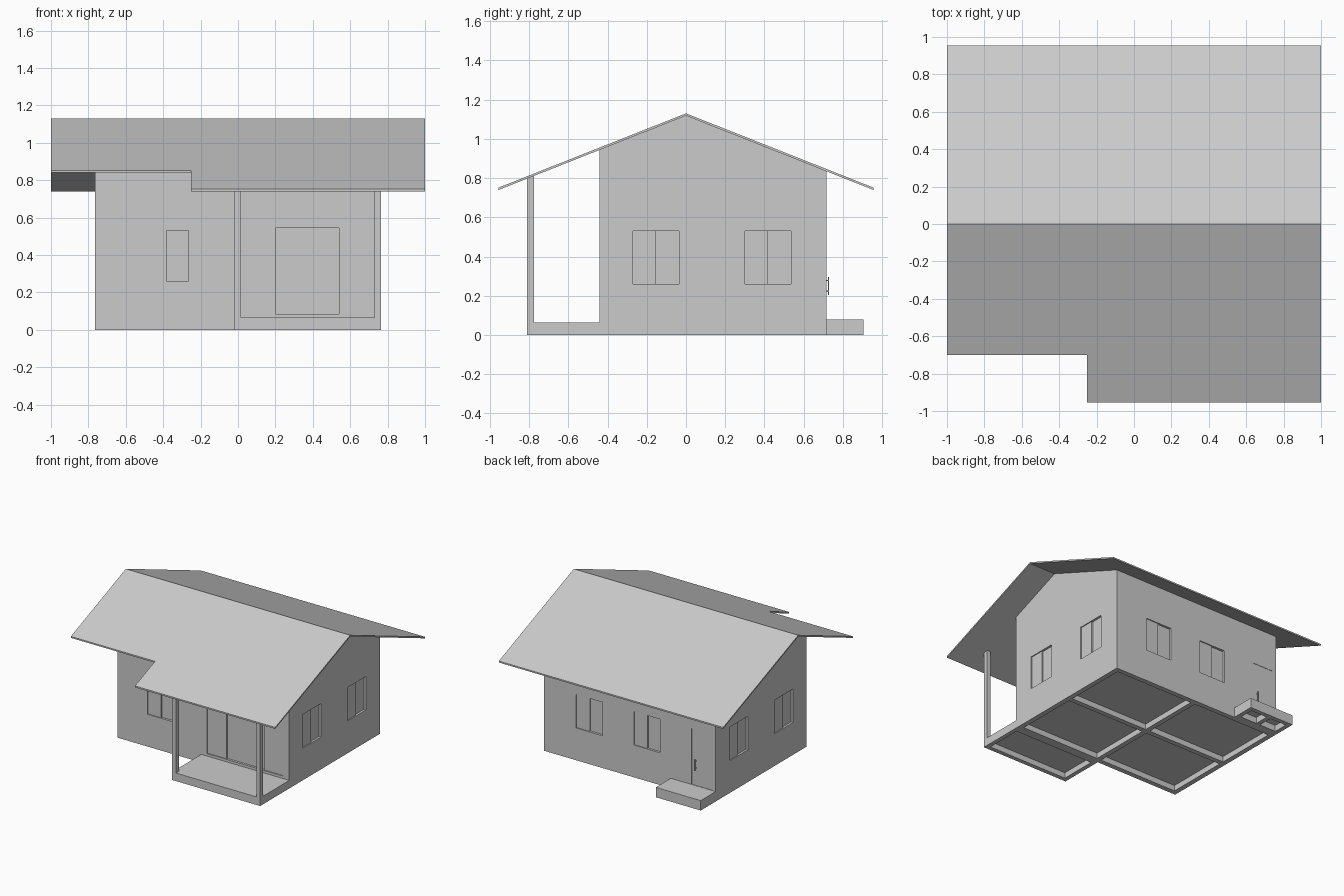
import bpy, bmesh

if "Cube" in bpy.data.objects:
    bpy.data.objects.remove(bpy.data.objects["Cube"])


def finish(name, bm):
    bmesh.ops.recalc_face_normals(bm, faces=bm.faces)
    me = bpy.data.meshes.new(name)
    bm.to_mesh(me)
    bm.free()
    ob = bpy.data.objects.new(name, me)
    bpy.context.collection.objects.link(ob)
    return ob


def prism(name, outline, offset):
    """Extrude a planar outline of 3D points along an offset."""
    bm = bmesh.new()
    face = bm.faces.new([bm.verts.new(p) for p in outline])
    new = bmesh.ops.extrude_face_region(bm, geom=[face], use_keep_orig=True)
    bmesh.ops.translate(bm, vec=offset,
                        verts=[g for g in new["geom"] if isinstance(g, bmesh.types.BMVert)])
    return finish(name, bm)


def box(name, x0, x1, y0, y1, z0, z1):
    return prism(name, [(x0, y0, z0), (x1, y0, z0), (x1, y1, z0), (x0, y1, z0)],
                 (0, 0, z1 - z0))


def cut(target, cutter):
    cutter.hide_render = True
    cutter.hide_set(True)
    cutter.display_type = 'WIRE'
    m = target.modifiers.new("cut", 'BOOLEAN')
    m.operation = 'DIFFERENCE'
    m.solver = 'EXACT'
    m.object = cutter


X, YF, YB = 0.765, -0.44, 0.715      # house footprint
PX, PY = -0.02, -0.81                # porch corner
FLOOR, RIDGE, SLOPE, THICK = 0.065, 1.13, 0.396, 0.012


def under(y):
    return RIDGE - THICK - SLOPE * abs(y)


# roof: two slopes, the front one notched on the left
def slope(name, plan):
    return prism(name, [(x, y, RIDGE - SLOPE * abs(y)) for x, y in plan], (0, 0, -THICK))


slope("roof_back", [(-1, 0), (1, 0), (1, 0.955), (-1, 0.955)])
slope("roof_front", [(-1, 0), (-1, -0.70), (-0.25, -0.70), (-0.25, -0.955), (1, -0.955), (1, 0)])

# hollow gabled walls
walls = prism("walls", [(-X, YF, FLOOR), (-X, YB, FLOOR), (-X, YB, under(YB)),
                        (-X, 0, under(0)), (-X, YF, under(YF))], (2 * X, 0, 0))
cut(walls, box("room_cutter", -X + 0.03, X - 0.03, YF + 0.03, YB - 0.03, -0.5, 2))


# raised bases with hollow cells underneath
def base(name, x0, x1, y0, y1, top, nx, ny, rim, depth):
    ob = box(name, x0, x1, y0, y1, 0, top)
    w, h = (x1 - x0 - rim) / nx, (y1 - y0 - rim) / ny
    for i in range(nx):
        for j in range(ny):
            cx, cy = x0 + rim + i * w, y0 + rim + j * h
            cut(ob, box(name + "_cell_cutter", cx, cx + w - rim, cy, cy + h - rim, -0.1, depth))


base("house_base", -X, X, YF, YB, FLOOR, 2, 2, 0.04, 0.045)
base("porch_base", PX, X, PY, YF, FLOOR, 1, 1, 0.035, 0.045)
base("back_step", -X, -0.365, YB, 0.905, 0.08, 2, 1, 0.035, 0.05)

# porch posts with tops sloped to the roof
for side, x in (("left", PX), ("right", X - 0.035)):
    prism("porch_post_" + side, [(x, PY, FLOOR), (x, PY + 0.035, FLOOR),
                                 (x, PY + 0.035, under(PY + 0.035)), (x, PY, under(PY))],
          (0.035, 0, 0))

WALLS = {"front": ("y", YF, -1), "back": ("y", YB, 1),
         "right": ("x", X, 1), "left": ("x", -X, -1)}


def wall_box(name, wall, u0, u1, z0, z1, d0, d1):
    """Box on a wall: u along the wall, d the depth behind its outer face."""
    axis, p, s = WALLS[wall]
    a, b = sorted((p - s * d0, p - s * d1))
    u0, u1 = sorted((u0, u1))
    return box(name, *((u0, u1, a, b) if axis == "y" else (a, b, u0, u1)), z0, z1)


def opening(name, wall, u0, u1, z0, z1, depths):
    """Cut a hole and fill it with equal panels at the given depths."""
    cut(walls, wall_box(name + "_cutter", wall, u0, u1, z0, z1, -0.02, 0.05))
    w = (u1 - u0) / len(depths)
    for i, d in enumerate(depths):
        wall_box(name + "_panel", wall, u0 + i * w, u0 + (i + 1) * w, z0, z1, d, d + 0.012)


# sliding windows, listed left to right as seen from outside
for wall, u0, u1 in (("right", -0.27, -0.035), ("right", 0.30, 0.535),
                     ("left", -0.035, -0.27), ("left", 0.535, 0.30),
                     ("back", 0.48, 0.245), ("back", -0.035, -0.27),
                     ("front", -0.50, -0.265)):
    opening("window_" + wall, wall, u0, u1, 0.26, 0.53, (0.008, 0.018))

# four-panel sliding door to the porch and plain back door
opening("patio_door", "front", 0.03, 0.71, 0.085, 0.545, (0.008, 0.018, 0.018, 0.008))
opening("back_door", "back", -0.55, -0.73, 0.082, 0.53, (0.003,))

# back door pull handle
wall_box("handle_bar", "back", -0.59, -0.582, 0.205, 0.295, -0.015, -0.009)
for z in (0.22, 0.275):
    wall_box("handle_bracket", "back", -0.59, -0.582, z, z + 0.006, -0.009, 0.004)
